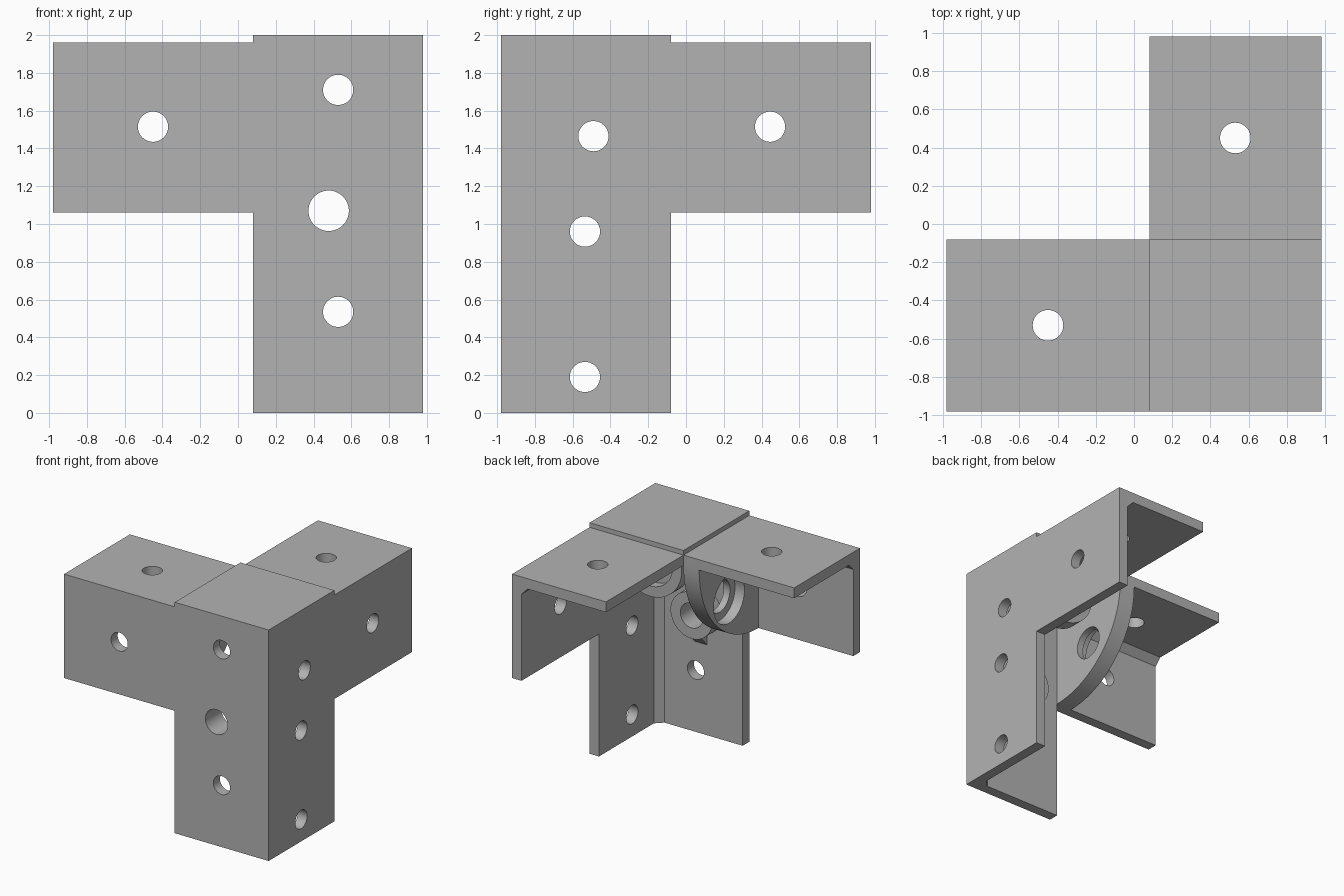
import bpy, bmesh, math

cube = bpy.data.objects.get("Cube")
if cube:
    bpy.data.objects.remove(cube, do_unlink=True)

grey = bpy.data.materials.new("plain_grey")
grey.use_nodes = True
grey.diffuse_color = (0.45, 0.45, 0.45, 1)
grey.node_tree.nodes["Principled BSDF"].inputs["Base Color"].default_value = grey.diffuse_color

OUT, EDGE, WALL = 0.98, 0.08, 0.09   # outer face, inner channel edge, wall thickness
INNER = OUT - WALL
ARM_TOP, FULL_TOP = 1.96, 2.0
WIDTH, CHAMFER = OUT - EDGE, 0.06


def prism(name, profile, axis, start, end):
    """Extrude a 2D profile along an axis; the profile uses the other two axes in order."""
    def place(u, v, t):
        p = [u, v]
        p.insert("xyz".index(axis), t)
        return p
    bm = bmesh.new()
    ends = [[bm.verts.new(place(u, v, t)) for u, v in profile] for t in (start, end)]
    n = len(profile)
    for ring in ends:
        bm.faces.new(ring)
    for i in range(n):
        j = (i + 1) % n
        bm.faces.new((ends[0][i], ends[0][j], ends[1][j], ends[1][i]))
    bmesh.ops.recalc_face_normals(bm, faces=bm.faces)
    mesh = bpy.data.meshes.new(name)
    bm.to_mesh(mesh)
    bm.free()
    mesh.materials.append(grey)
    obj = bpy.data.objects.new(name, mesh)
    bpy.context.collection.objects.link(obj)
    return obj


def arc(u, v, r, a0, a1, steps):
    angles = [math.radians(a0 + (a1 - a0) * i / steps) for i in range(steps + 1)]
    return [(u + r * math.cos(a), v + r * math.sin(a)) for a in angles]


def rod(name, axis, u, v, r, start=-3, end=3):
    return prism(name, arc(u, v, r, 0, 360, 48)[:-1], axis, start, end)


def combine(target, other, operation):
    mod = target.modifiers.new(operation.lower(), "BOOLEAN")
    mod.operation, mod.solver, mod.object = operation, "EXACT", other
    bpy.ops.object.select_all(action="DESELECT")
    bpy.context.view_layer.objects.active = target
    target.select_set(True)
    bpy.ops.object.modifier_apply(modifier=mod.name)
    bpy.data.objects.remove(other, do_unlink=True)


def angle_profile(u0, su, v0, sv):
    """L section with a chamfered inner corner."""
    k = WALL + CHAMFER
    pts = [(0, 0), (WIDTH, 0), (WIDTH, WALL), (k, WALL), (WALL, k), (WALL, WIDTH), (0, WIDTH)]
    return [(u0 + su * u, v0 + sv * v) for u, v in pts]


# Three angle-section legs meeting at one corner
bracket = prism("corner_bracket", angle_profile(OUT, -1, -OUT, 1), "z", 0, FULL_TOP)
side_arm = prism("side_arm", angle_profile(-OUT, 1, ARM_TOP, -1), "x", -OUT, OUT)
back_arm = prism("back_arm", angle_profile(OUT, -1, ARM_TOP, -1), "y", -OUT, OUT)

# Raised square cap on the corner
square = [(EDGE, -OUT), (OUT, -OUT), (OUT, -EDGE), (EDGE, -EDGE)]
cap = prism("corner_cap", square, "z", ARM_TOP - WALL, FULL_TOP)

# Quarter-round gusset across the start of the side arm
gusset_x = -0.07
base = ARM_TOP - WALL
lap = 0.04
gusset_profile = arc(-INNER, base, INNER - EDGE, 270, 360, 32) + [
    (-EDGE, base + lap), (-INNER - lap, base + lap), (-INNER - lap, base - INNER + EDGE)]
gusset = prism("quarter_gusset", gusset_profile, "x", gusset_x, EDGE)

# Round lug hanging below the cap
lug_x, lug_z, lug_r = 0.53, 1.71, 0.3
lug_front, lug_back = -0.4, -0.27
lug_profile = arc(lug_x, lug_z, lug_r, 180, 360, 32) + [
    (lug_x + lug_r, base + lap), (lug_x - lug_r, base + lap)]
lug = prism("hanging_lug", lug_profile, "y", lug_front, lug_back)

# Boss behind the large front hole, with a wedge below it
boss_x, boss_z, boss_back = 0.48, 1.07, -0.76
boss = rod("front_boss", "y", boss_x, boss_z, 0.2, -INNER - lap, boss_back)
wedge_profile = [(-INNER - lap, 0.74), (boss_back, 0.92), (boss_back, 1.0), (-INNER - lap, 1.0)]
wedge = prism("boss_wedge", wedge_profile, "x", boss_x - 0.06, boss_x + 0.06)

for part in (side_arm, back_arm, cap, gusset, lug, boss, wedge):
    combine(bracket, part, "UNION")

# Screw holes through the walls, and the large shaft hole
R = 0.08
holes = [
    ("y", -0.45, 1.515, R), ("y", lug_x, lug_z, R), ("y", 0.53, 0.535, R),
    ("y", boss_x, boss_z, 0.107),
    ("x", 0.445, 1.515, R), ("x", -0.49, 1.465, R), ("x", -0.535, 0.96, R), ("x", -0.535, 0.19, R),
    ("z", -0.45, -0.53, R), ("z", 0.53, 0.45, R),
]
for axis, u, v, r in holes:
    combine(bracket, rod("hole_cutter", axis, u, v, r), "DIFFERENCE")

# Stepped bores in the gusset and the lug
bores = [
    ("x", -0.49, 1.465, 0.21, gusset_x - 0.1, gusset_x + 0.09),
    ("x", -0.49, 1.465, 0.14, gusset_x - 0.1, EDGE + 0.1),
    ("y", lug_x, lug_z, 0.21, lug_back - 0.08, lug_back + 0.1),
    ("y", lug_x, lug_z, 0.14, lug_front - 0.1, lug_back + 0.1),
]
for axis, u, v, r, start, end in bores:
    combine(bracket, rod("bore_cutter", axis, u, v, r, start, end), "DIFFERENCE")

bpy.ops.object.select_all(action="DESELECT")
bracket.select_set(True)
bpy.context.view_layer.objects.active = bracket
bpy.ops.object.shade_smooth_by_angle(angle=math.radians(30))
